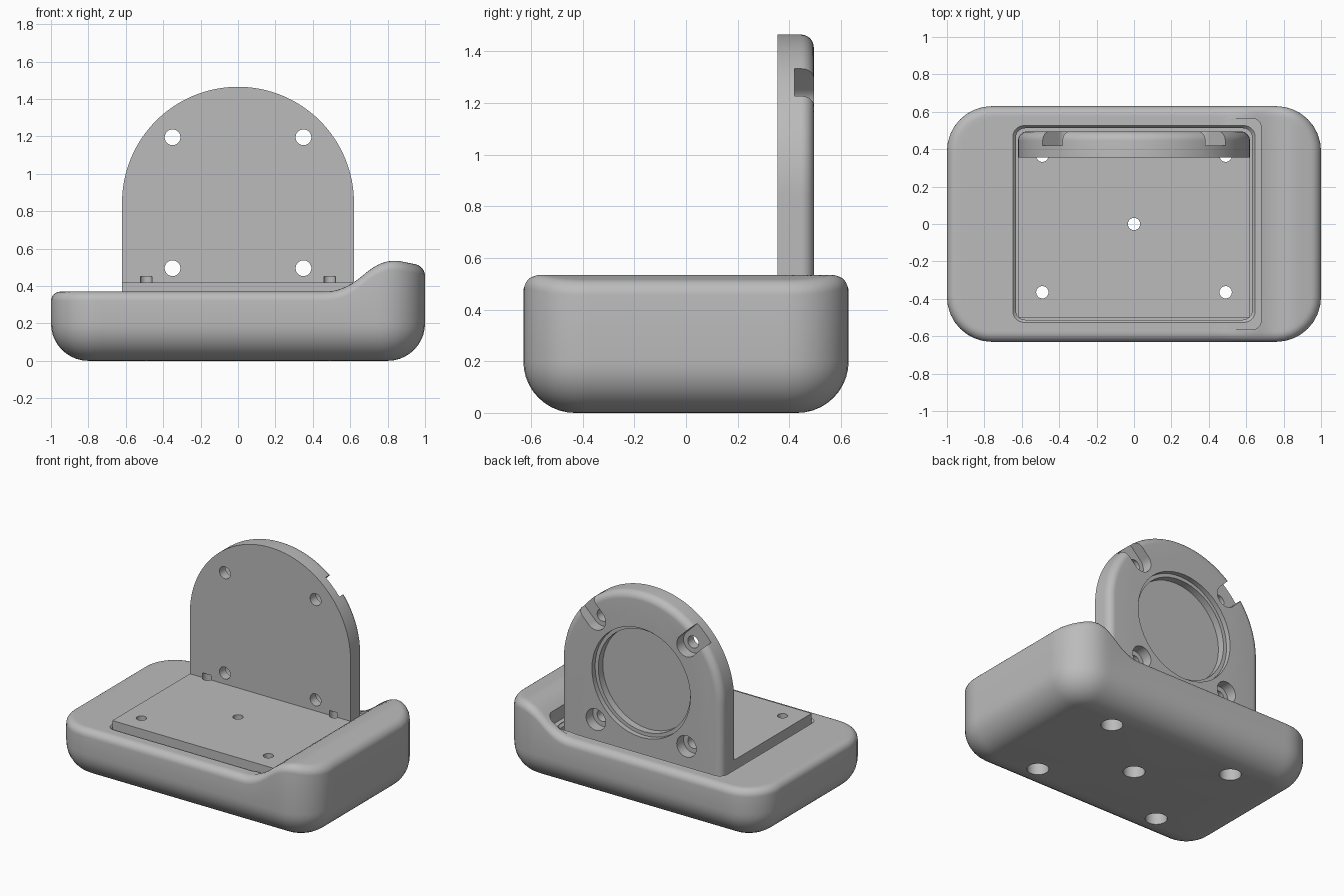
import bpy, bmesh, math

cube = bpy.data.objects.get("Cube")
if cube:
    bpy.data.objects.remove(cube)

grey = bpy.data.materials.new("plain grey")
grey.use_nodes = True
COLOUR = (0.5, 0.5, 0.5, 1)
grey.diffuse_color = COLOUR
grey.node_tree.nodes["Principled BSDF"].inputs["Base Color"].default_value = COLOUR


def loft(name, rings):
    """Closed solid through matching rings of points, capped at both ends."""
    bm = bmesh.new()
    loops = [[bm.verts.new(p) for p in ring] for ring in rings]
    for a, b in zip(loops, loops[1:]):
        for i in range(len(a)):
            j = (i + 1) % len(a)
            bm.faces.new((a[i], a[j], b[j], b[i]))
    bm.faces.new(loops[0])
    bm.faces.new(loops[-1])
    bmesh.ops.recalc_face_normals(bm, faces=bm.faces)
    mesh = bpy.data.meshes.new(name)
    bm.to_mesh(mesh)
    bm.free()
    mesh.materials.append(grey)
    obj = bpy.data.objects.new(name, mesh)
    bpy.context.collection.objects.link(obj)
    return obj


def rounded_rect(hx, hy, r, arc=8, side=1):
    """Outline of a rounded rectangle, long sides split for bending."""
    corners = []
    for k, (sx, sy) in enumerate(((1, 1), (-1, 1), (-1, -1), (1, -1))):
        corners.append([(sx * (hx - r) + r * math.cos((k + i / arc) * math.pi / 2),
                         sy * (hy - r) + r * math.sin((k + i / arc) * math.pi / 2))
                        for i in range(arc + 1)])
    pts = []
    for k, corner in enumerate(corners):
        pts += corner
        (x0, y0), (x1, y1) = corner[-1], corners[(k + 1) % 4][0]
        pts += [(x0 + (x1 - x0) * i / side, y0 + (y1 - y0) * i / side) for i in range(1, side)]
    return pts


def prism(name, *sections):
    """Stacked rounded rectangles, each given as (hx, hy, r, z)."""
    return loft(name, [[(x, y, z) for x, y in rounded_rect(hx, hy, r)]
                       for hx, hy, r, z in sections])


def cylinder(radius, depth, location, rotation=(0, 0, 0)):
    bpy.ops.mesh.primitive_cylinder_add(vertices=48, radius=radius, depth=depth,
                                        location=location, rotation=rotation)
    return bpy.context.object


def combine(target, tool, operation="DIFFERENCE"):
    mod = target.modifiers.new("cut", "BOOLEAN")
    mod.object, mod.operation, mod.solver = tool, operation, "EXACT"
    bpy.context.view_layer.objects.active = target
    bpy.ops.object.modifier_apply(modifier=mod.name)
    bpy.data.objects.remove(tool)


def smooth(obj):
    bpy.ops.object.select_all(action="DESELECT")
    obj.select_set(True)
    bpy.context.view_layer.objects.active = obj
    bpy.ops.object.shade_smooth_by_angle(angle=math.radians(30))


# Tray: flat top rising to a softened crest at the +x end
def ramp(x):
    if x < 0.565:
        return 0.37
    return 0.37 + (x - 0.565) * 0.84 if x < 0.78 else 0.55 - (x - 0.78) * 0.2


def top(x):
    return sum(ramp(x + 0.009 * i) for i in range(-10, 11)) / 21


def tray_outline(inset):
    return rounded_rect(1 - inset, 0.63 - inset, 0.24 - inset, side=40)


BOTTOM, EDGE = 0.2, 0.05
rings = []
for i in range(11):
    a = i / 10 * math.pi / 2
    rings.append([(x, y, BOTTOM * (1 - math.cos(a)))
                  for x, y in tray_outline(BOTTOM * (1 - math.sin(a)))])
for i in range(7):
    a = i / 6 * math.pi / 2
    rings.append([(x, y, top(x) - EDGE * (1 - math.sin(a)))
                  for x, y in tray_outline(EDGE * (1 - math.cos(a)))])
rim = tray_outline(EDGE)
for i in range(1, 21):
    t = i / 20
    ring = [(x * (1 - 0.54 * t), y * (1 - 0.3 * t)) for x, y in rim]
    rings.append([(x, y, top(x)) for x, y in ring])
tray = loft("tray", rings)

# Pocket with chamfered lip, and clearance cut into the ramp
FLOOR = 0.28
combine(tray, prism("pocket_cutter", (0.632, 0.512, 0.05, FLOOR), (0.632, 0.512, 0.05, 0.353),
                    (0.648, 0.526, 0.06, 0.37), (0.648, 0.526, 0.06, 0.8)))
combine(tray, prism("clearance_cutter", (0.68, 0.565, 0.05, 0.374), (0.68, 0.565, 0.05, 0.8)))

# Bracket: arched upright with a rounded back edge, joined to a floor plate
MID, HALF = 0.845, 0.62


def arch(y, inset):
    r = HALF - inset
    pts = [(r * math.cos(math.pi * i / 64), y, MID + r * math.sin(math.pi * i / 64))
           for i in range(65)]
    return [(r, y, FLOOR)] + pts + [(-r, y, FLOOR)]


rings = [arch(0.355, 0)]
for i in range(9):
    a = i / 8 * math.pi / 2
    rings.append(arch(0.445 + EDGE * math.sin(a), EDGE * (1 - math.cos(a))))
bracket = loft("bracket", rings)
bpy.ops.mesh.primitive_cube_add(size=1, location=(0, -0.05, 0.349))
plate = bpy.context.object
plate.scale = (2 * HALF, 0.9, 0.138)
combine(bracket, plate, "UNION")

# Stepped round recess in the back of the upright
SIDEWAYS = (math.pi / 2, 0, 0)
combine(bracket, cylinder(0.38, 0.2, (0, 0.56, MID), SIDEWAYS))
combine(bracket, cylinder(0.355, 0.2, (0, 0.51, MID), SIDEWAYS))

# Upright screw holes with counterbores, the upper two open outward as slots
for sx in (-1, 1):
    for sz in (-1, 1):
        x, z = sx * 0.35, MID + sz * 0.35
        combine(bracket, cylinder(0.042, 0.6, (x, 0.4, z), SIDEWAYS))
        combine(bracket, cylinder(0.075, 0.2, (x, 0.52, z), SIDEWAYS))
        if sz > 0:
            bpy.ops.mesh.primitive_cube_add(size=1, location=(x + sx * 0.106, 0.52, z + 0.106),
                                            rotation=(0, -sx * math.pi / 4, 0))
            slot = bpy.context.object
            slot.scale = (0.3, 0.2, 0.15)
            combine(bracket, slot)

# Floor screw holes, wide through the tray and narrow through the plate
for x, y in ((0, 0), (-0.49, -0.365), (0.49, -0.365), (-0.49, 0.365), (0.49, 0.365)):
    combine(tray, cylinder(0.07, 0.6, (x, y, 0.1)))
    combine(bracket, cylinder(0.033, 0.3, (x, y, 0.3)))

for part in (tray, bracket):
    smooth(part)
